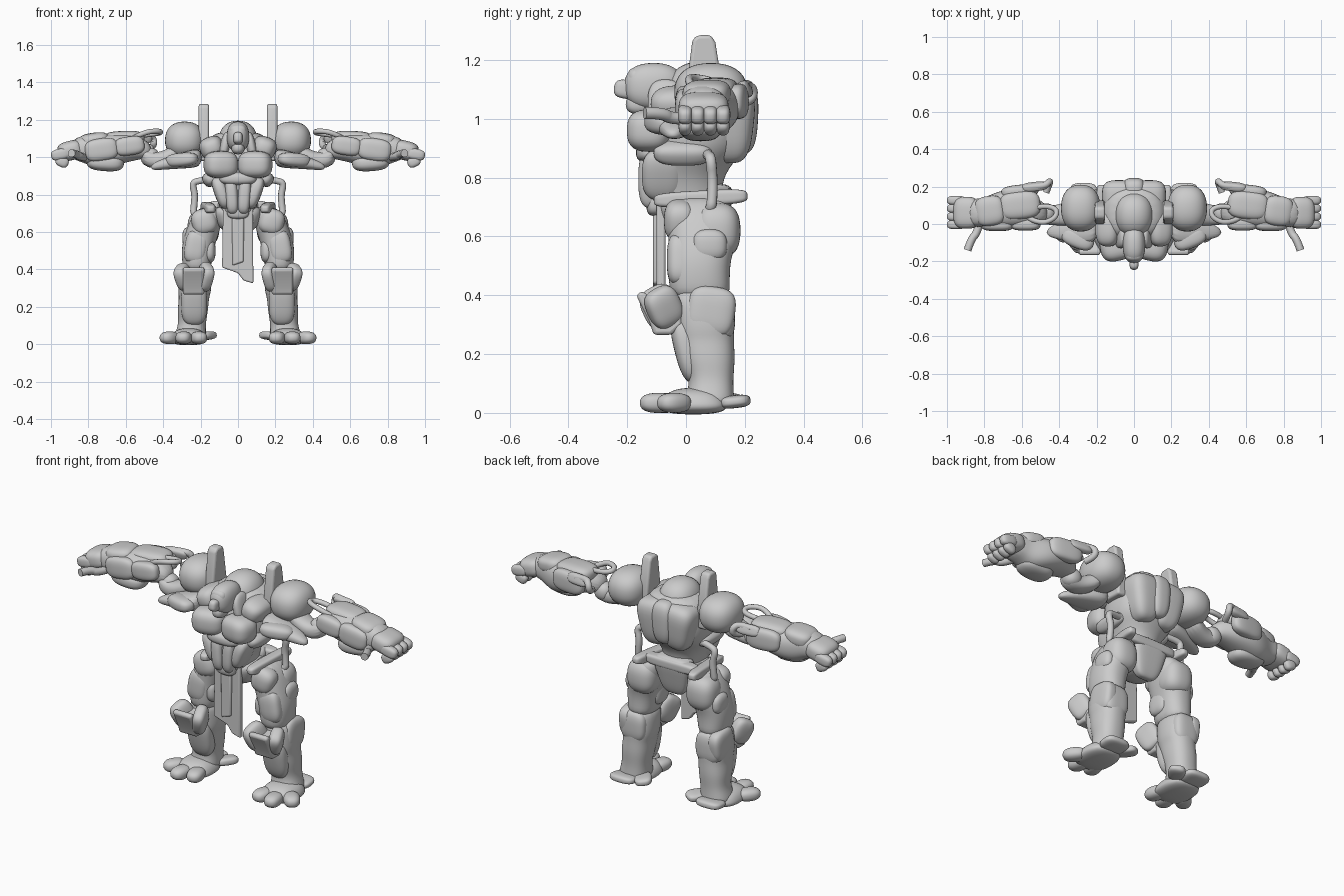
import bpy, bmesh, math
from mathutils import Vector, Euler

if "Cube" in bpy.data.objects:
    bpy.data.objects.remove(bpy.data.objects["Cube"], do_unlink=True)

COLOUR = (0.6, 0.6, 0.6, 1)
grey = bpy.data.materials.new("plain grey")
grey.use_nodes = True
grey.diffuse_color = COLOUR
grey.node_tree.nodes["Principled BSDF"].inputs["Base Color"].default_value = COLOUR


def finish(name, mesh, pair, smooth=0):
    """Link a mesh, mirror paired parts and shade it smooth."""
    obj = bpy.data.objects.new(name, mesh)
    bpy.context.collection.objects.link(obj)
    mesh.materials.clear()
    mesh.materials.append(grey)
    for face in mesh.polygons:
        face.use_smooth = True
    if smooth:
        mod = obj.modifiers.new("Subdivision", 'SUBSURF')
        mod.levels = mod.render_levels = smooth
    if pair:
        obj.modifiers.new("Mirror", 'MIRROR').use_mirror_merge = False
    return obj


def to_mesh(name, bm):
    bmesh.ops.recalc_face_normals(bm, faces=bm.faces)
    mesh = bpy.data.meshes.new(name)
    bm.to_mesh(mesh)
    bm.free()
    return mesh


def blob(name, centre, half, rot=(0, 0, 0), n=2.6, taper=0, pair=True):
    """Rounded block: a subdivided cube pushed onto a superellipsoid."""
    bm = bmesh.new()
    bmesh.ops.create_cube(bm, size=2)
    bmesh.ops.subdivide_edges(bm, edges=bm.edges[:], cuts=9, use_grid_fill=True)
    turn = Euler([math.radians(a) for a in rot])
    for v in bm.verts:
        p = v.co / sum(abs(c) ** n for c in v.co) ** (1 / n)
        k = 1 + taper * p.z
        p = Vector((p.x * half[0] * k, p.y * half[1] * k, p.z * half[2]))
        p.rotate(turn)
        v.co = p + Vector(centre)
    return finish(name, to_mesh(name, bm), pair)


def loft(name, rings, axis='z', n=2.6, pair=True):
    """Skin over rings of (position, centre a, centre b, radius a, radius b)."""
    bm = bmesh.new()
    loops = []
    for t, ca, cb, ra, rb in rings:
        loop = []
        for i in range(16):
            c, s = math.cos(i * math.pi / 8), math.sin(i * math.pi / 8)
            k = (abs(c) ** n + abs(s) ** n) ** (-1 / n)
            a, b = ca + ra * c * k, cb + rb * s * k
            loop.append(bm.verts.new((a, b, t) if axis == 'z' else (t, a, b)))
        loops.append(loop)
    for lo, hi in zip(loops, loops[1:]):
        for i in range(16):
            j = (i + 1) % 16
            bm.faces.new((lo[i], lo[j], hi[j], hi[i]))
    bm.faces.new(loops[0])
    bm.faces.new(loops[-1])
    return finish(name, to_mesh(name, bm), pair, 2)


def prism(name, outline, start, end, axis, pair=True, bevel=0.012):
    """Extrude an outline along x (points are y, z) or y (points are x, z)."""
    bm = bmesh.new()

    def place(p, d):
        return (d, p[0], p[1]) if axis == 'x' else (p[0], d, p[1])
    base = bm.faces.new([bm.verts.new(place(p, start)) for p in outline])
    moved = bmesh.ops.extrude_face_region(bm, geom=[base], use_keep_orig=True)
    shift = Vector(place((0, 0), end - start))
    bmesh.ops.translate(bm, vec=shift,
                        verts=[g for g in moved["geom"] if isinstance(g, bmesh.types.BMVert)])
    obj = finish(name, to_mesh(name, bm), pair)
    mod = obj.modifiers.new("Bevel", 'BEVEL')
    mod.width, mod.segments = bevel, 3
    bpy.ops.object.select_all(action='DESELECT')
    obj.select_set(True)
    bpy.context.view_layer.objects.active = obj
    bpy.ops.object.shade_smooth_by_angle(angle=math.radians(50))
    return obj


def tube(name, points, radius):
    """Round bar along a smooth curve."""
    curve = bpy.data.curves.new(name, 'CURVE')
    curve.dimensions = '3D'
    curve.bevel_depth, curve.bevel_resolution, curve.use_fill_caps = radius, 3, True
    spline = curve.splines.new('NURBS')
    spline.points.add(len(points) - 1)
    for p, co in zip(spline.points, points):
        p.co = (*co, 1)
    spline.use_endpoint_u, spline.order_u = True, 3
    temp = bpy.data.objects.new(name, curve)
    bpy.context.collection.objects.link(temp)
    bpy.context.view_layer.update()
    mesh = bpy.data.meshes.new_from_object(
        temp.evaluated_get(bpy.context.evaluated_depsgraph_get()))
    bpy.data.objects.remove(temp, do_unlink=True)
    return finish(name, mesh, True)


# Torso and back
loft("torso", [(.67, 0, 0, .09, .11), (.73, 0, -.005, .1, .13), (.8, 0, -.01, .115, .135),
               (.86, 0, .02, .15, .15), (.91, 0, .04, .18, .165), (1.02, 0, .05, .185, .16),
               (1.1, 0, .06, .165, .14), (1.14, 0, .07, .1, .1)], pair=False)
blob("pectoral", (.092, -.12, .96), (.09, .077, .072), (0, 0, -12), 2.8)
blob("collar", (.14, -.02, 1.05), (.065, .1, .06), (0, 20, 0))
blob("back_panel", (.075, .15, .98), (.085, .08, .13), (0, 6, 0), 3.2, .18)
blob("spine_panel", (0, .185, 1.0), (.06, .06, .12), n=3, taper=.1, pair=False)
blob("hood", (0, .05, 1.08), (.105, .12, .115), n=2.2, pair=False)
blob("side_rib", (.145, -.01, .885), (.045, .1, .04), (0, 30, 0))

# Abdomen
blob("abdomen_plate", (.034, -.112, .795), (.034, .05, .1), (0, 4, 0), 3)
blob("oblique_plate", (.088, -.08, .81), (.038, .07, .09), (0, 20, 0), 2.8)
blob("sternum", (0, -.12, .885), (.1, .05, .035), pair=False)

# Head
blob("head", (0, -.11, 1.11), (.06, .1, .08), n=2.4, pair=False)
blob("brow", (0, -.165, 1.135), (.045, .035, .04), n=2.6, pair=False)
blob("snout", (0, -.2, 1.1), (.025, .045, .032), (-8, 0, 0), 3, pair=False)
blob("jaw", (0, -.155, 1.05), (.035, .05, .035), n=2.4, pair=False)
blob("cheek_guard", (.07, -.07, 1.06), (.026, .06, .075), (0, -12, 0))

# Tall shoulder fins
prism("shoulder_fin", [(0, .98), (0, 1.1), (.022, 1.27), (.04, 1.285), (.085, 1.285),
                       (.1, 1.26), (.125, 1.1), (.125, .98)], .155, .21, 'x')

# Hips, belt, side pipes and hanging cloth
blob("pelvis", (0, .02, .67), (.12, .11, .075), n=3, taper=.2, pair=False)
blob("rear_wedge", (0, .1, .67), (.095, .045, .11), (-6, 0, 0), 4, .3, False)
blob("rear_belt", (0, .125, .74), (.16, .035, .028), n=4, pair=False)
blob("side_belt", (.16, .05, .73), (.03, .16, .026), (3, 0, -6), 4)
tube("side_pipe", [(.15, .07, .88), (.21, .08, .875), (.245, .085, .86), (.23, .09, .8),
                   (.235, .09, .74), (.24, .085, .69), (.19, .07, .68)], .018)
prism("hanging_cloth", [(-.08, .73), (-.05, .75), (.05, .75), (.08, .73), (.082, .325),
                        (.03, .34), (0, .38), (-.085, .41)], -.1, -.07, 'y', False, .008)
prism("cloth_centre", [(-.032, .74), (.032, .74), (.03, .44), (-.03, .42)],
      -.112, -.09, 'y', False, .009)
blob("cloth_clasp", (0, -.105, .715), (.06, .03, .045), n=3, pair=False)

# Legs
loft("thigh", [(.74, .14, .05, .06, .09), (.68, .165, .05, .085, .12), (.6, .19, .06, .092, .12),
               (.52, .215, .045, .088, .105), (.44, .22, .045, .08, .105), (.38, .22, .05, .07, .1)])
blob("hip_guard", (.18, -.02, .655), (.068, .055, .07), (0, 15, 0))
blob("rear_thigh", (.185, .105, .62), (.085, .08, .095))
blob("thigh_plate", (.225, -.02, .52), (.06, .045, .09), (0, -10, 0), 3)
blob("thigh_joint", (.262, .08, .57), (.036, .06, .055))
blob("inner_thigh", (.155, .02, .5), (.035, .065, .065))
loft("shin", [(.43, .225, .05, .07, .1), (.36, .23, .06, .088, .1), (.28, .232, .065, .09, .1),
              (.25, .235, .068, .08, .095), (.18, .242, .078, .083, .09),
              (.11, .245, .088, .072, .072), (.05, .255, .08, .085, .085), (.02, .255, .08, .08, .085)])
blob("shin_ridge", (.235, .005, .22), (.07, .045, .12), (14, 0, 0), 2.8)
blob("calf_plate", (.28, .085, .345), (.04, .082, .085), (-8, 0, 0), 3.2)
blob("rear_calf", (.235, .125, .33), (.075, .042, .085), n=3)
prism("knee_guard", [(-.17, .4), (-.15, .415), (-.09, .375), (-.03, .39), (-.01, .3),
                     (-.05, .265), (-.11, .265), (-.125, .31), (-.155, .37)], .18, .295, 'x', bevel=.02)
blob("outer_knee_wing", (.292, -.075, .36), (.038, .06, .07), (28, 8, 25), 3)
blob("inner_knee_wing", (.175, -.085, .36), (.036, .065, .075), (28, -6, -20), 3)

# Feet
blob("foot", (.265, .025, .04), (.095, .11, .045), taper=-.2)
for x, y, turn in ((.21, -.075, -12), (.29, -.095, 8), (.365, -.04, 38)):
    blob("toe", (x, y, .034), (.043, .062, .034), (0, 0, turn), 2.4)
blob("heel", (.27, .165, .038), (.075, .055, .022), (6, 0, 0), 3)
blob("heel_spur", (.17, .14, .045), (.045, .06, .022), (0, 8, 35), 3)

# Shoulders and upper arms
blob("shoulder", (.285, .085, 1.09), (.105, .125, .1), n=2.3)
loft("arm_shield", [(.19, -.02, 1, .08, .055), (.28, -.03, .985, .085, .045),
                    (.38, -.035, .968, .055, .034), (.47, -.045, .945, .02, .017)], 'x')
blob("shield_lobe", (.3, -.08, .985), (.09, .05, .038), (0, 5, 22))
loft("upper_arm", [(.3, .07, 1.04, .08, .06), (.38, .05, .995, .06, .045),
                   (.45, .045, .975, .05, .042), (.52, .055, 1.01, .055, .05)], 'x')
blob("elbow", (.47, .06, 1.0), (.05, .05, .05), n=2.2)

# Forearms with armour and brackets
loft("forearm", [(.46, .06, 1.03, .04, .035), (.52, .07, 1.05, .07, .06),
                 (.6, .085, 1.05, .1, .08), (.7, .08, 1.035, .105, .09),
                 (.77, .065, 1.03, .09, .09), (.82, .06, 1.045, .075, .075),
                 (.9, .06, 1.04, .075, .05)], 'x')
blob("forearm_top_plate", (.61, .1, 1.095), (.11, .075, .045), (0, 2, -6), 3)
blob("forearm_rear_plate", (.61, .175, 1.06), (.1, .035, .06), (0, 0, -6), 3)
blob("forearm_front_plate", (.58, -.0, 1.06), (.08, .035, .05), (0, 8, 0), 3)
blob("wrist_plate", (.73, .0, 1.04), (.09, .038, .06), (0, 8, 0), 3)
blob("wrist_cuff", (.77, .07, 1.085), (.08, .08, .045), (0, 8, -8), 3)
blob("forearm_belly", (.71, .05, .97), (.1, .07, .045), (0, -4, 0))
blob("bracket", (.53, .2, 1.1), (.07, .022, .03), (20, 0, -6), 3)
tube("bracket_hook", [(.55, .2, 1.11), (.48, .2, 1.12), (.45, .23, 1.1), (.45, .22, 1.06),
                      (.47, .17, 1.05)], .018)
tube("elbow_loop", [(.56, .03, 1.1), (.5, .0, 1.135), (.42, .03, 1.14), (.41, .08, 1.13),
                    (.48, .1, 1.12), (.58, .08, 1.11)], .014)

# Hands
blob("palm", (.895, .06, 1.035), (.07, .085, .052), (0, 14, 0), 3)
for i in range(4):
    y = -.003 + i * .043
    blob("finger", (.95, y, 1.015), (.05, .025, .03), (0, 12, 0), 2.8)
    blob("fingertip", (.94, y, .975), (.035, .022, .028), (0, -25, 0), 2.6)
tube("thumb", [(.82, .02, 1.0), (.84, -.05, 1.0), (.87, -.08, 1.02), (.89, -.14, 1.02)], .021)
